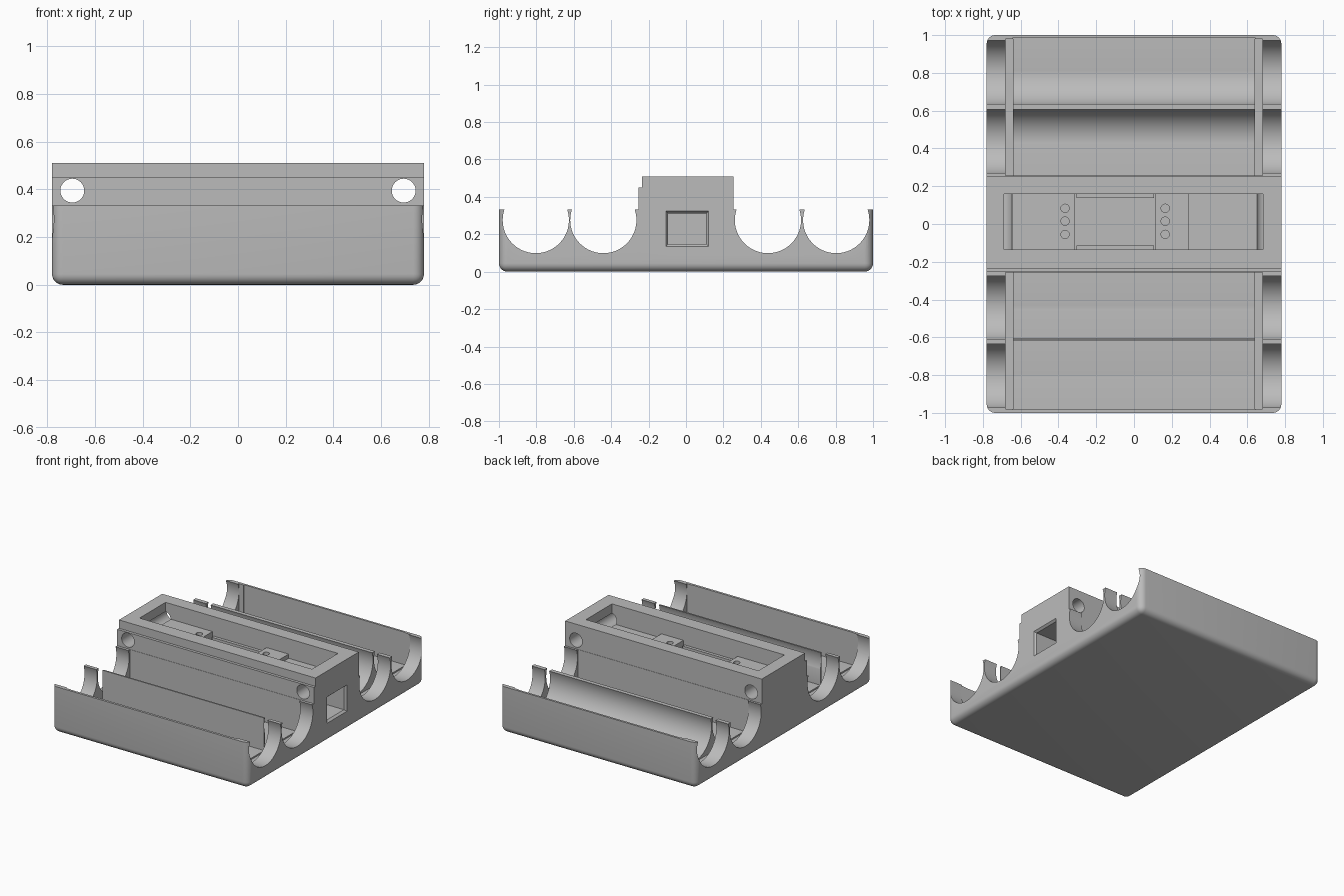
import bpy, bmesh, math
from mathutils import Matrix, Vector

if "Cube" in bpy.data.objects:
    bpy.data.objects.remove(bpy.data.objects["Cube"])

grey = bpy.data.materials.new("light grey plastic")
grey.use_nodes = True
grey.diffuse_color = (0.5, 0.5, 0.5, 1)
grey.node_tree.nodes["Principled BSDF"].inputs["Base Color"].default_value = (0.5, 0.5, 0.5, 1)


def finish(name, bm):
    bmesh.ops.recalc_face_normals(bm, faces=bm.faces)
    mesh = bpy.data.meshes.new(name)
    bm.to_mesh(mesh)
    bm.free()
    mesh.materials.append(grey)
    ob = bpy.data.objects.new(name, mesh)
    bpy.context.collection.objects.link(ob)
    return ob


def box_mesh(x0, x1, y0, y1, z0, z1):
    bm = bmesh.new()
    size = Matrix.Diagonal((x1 - x0, y1 - y0, z1 - z0, 1))
    place = Matrix.Translation(((x0 + x1) / 2, (y0 + y1) / 2, (z0 + z1) / 2))
    bmesh.ops.create_cube(bm, size=1, matrix=place @ size)
    return bm


def box(name, *bounds):
    return finish(name, box_mesh(*bounds))


def rod(name, centre, radius, length, axis, sides=32):
    bm = bmesh.new()
    turn = Vector((0, 0, 1)).rotation_difference(Vector(axis)).to_matrix().to_4x4()
    bmesh.ops.create_cone(bm, cap_ends=True, segments=sides, radius1=radius, radius2=radius,
                          depth=length, matrix=Matrix.Translation(centre) @ turn)
    return finish(name, bm)


def combine(target, tool, operation="DIFFERENCE"):
    mod = target.modifiers.new("boolean", "BOOLEAN")
    mod.operation = operation
    mod.solver = "EXACT"
    mod.object = tool
    bpy.context.view_layer.objects.active = target
    bpy.ops.object.modifier_apply(modifier=mod.name)
    bpy.data.objects.remove(tool)


# Base tray with rounded vertical and bottom edges
W = 0.78
bm = box_mesh(-W, W, -1, 1, 0, 0.333)
soft = [e for e in bm.edges if any(v.co.z < 0.1 for v in e.verts)]
bmesh.ops.bevel(bm, geom=soft, offset=0.045, segments=6, profile=0.5, affect="EDGES")
body = finish("battery_tray", bm)

# Round cell troughs running the full width
for y in (-0.803, -0.442, 0.438, 0.803):
    combine(body, rod("trough_cutter", (0, y, 0.276), 0.177, 2, (1, 0, 0), 96))

# Square clearance between the contact slots
for y0, y1 in ((-0.983, -0.62), (-0.607, -0.257), (0.257, 0.438), (0.803, 0.985)):
    combine(body, box("clearance_cutter", -0.643, 0.643, y0, y1, 0.1, 0.6))

# Contact plate slots
for side in (-1, 1):
    xs = sorted((side * 0.641, side * 0.679))
    for y0, y1 in ((-0.98, -0.257), (0.257, 0.98)):
        combine(body, box("slot_cutter", *xs, y0, y1, 0.09, 0.6))

# Central housing with a stepped front lip
combine(body, box("housing", -W, W, -0.255, 0.255, 0.2, 0.51), "UNION")
combine(body, box("lip_cutter", -1, 1, -0.4, -0.235, 0.45, 0.6))

# Circuit pocket: shallow bay, raised connector beds, deep centre
P0, P1 = -0.135, 0.16
combine(body, box("pocket_cutter", -0.687, 0.682, P0, P1, 0.4, 0.6))
combine(body, box("bay_cutter", 0.29, 0.682, P0, P1, 0.37, 0.5))
combine(body, box("centre_cutter", -0.315, 0.115, P0, P1, 0.2, 0.5))
for y0, y1 in ((P0 - 0.01, P0 + 0.022), (P1 - 0.022, P1 + 0.01)):
    combine(body, box("ledge", -0.305, 0.105, y0, y1, 0.19, 0.37), "UNION")

# Pin holes in the connector beds
for x in (-0.365, 0.165):
    for y in (-0.055, 0.015, 0.083):
        combine(body, rod("pin_cutter", (x, y, 0.4), 0.022, 0.16, (0, 0, 1), 24))

# Cable holes through the housing
for x in (-0.695, 0.695):
    combine(body, rod("cable_cutter", (x, 0, 0.395), 0.05, 0.8, (0, 1, 0), 48))

# Socket window with a chamfered rim
combine(body, box("window_cutter", 0.5, 1, -0.095, 0.108, 0.148, 0.312))
bm = box_mesh(0.765, 0.795, -0.12, 0.133, 0.123, 0.337)
for v in bm.verts:
    if v.co.x < W:
        v.co.y += math.copysign(0.025, 0.006 - v.co.y)
        v.co.z += math.copysign(0.025, 0.23 - v.co.z)
combine(body, finish("rim_cutter", bm))

bpy.ops.object.select_all(action="DESELECT")
body.select_set(True)
bpy.context.view_layer.objects.active = body
bpy.ops.object.shade_smooth_by_angle(angle=math.radians(30))
